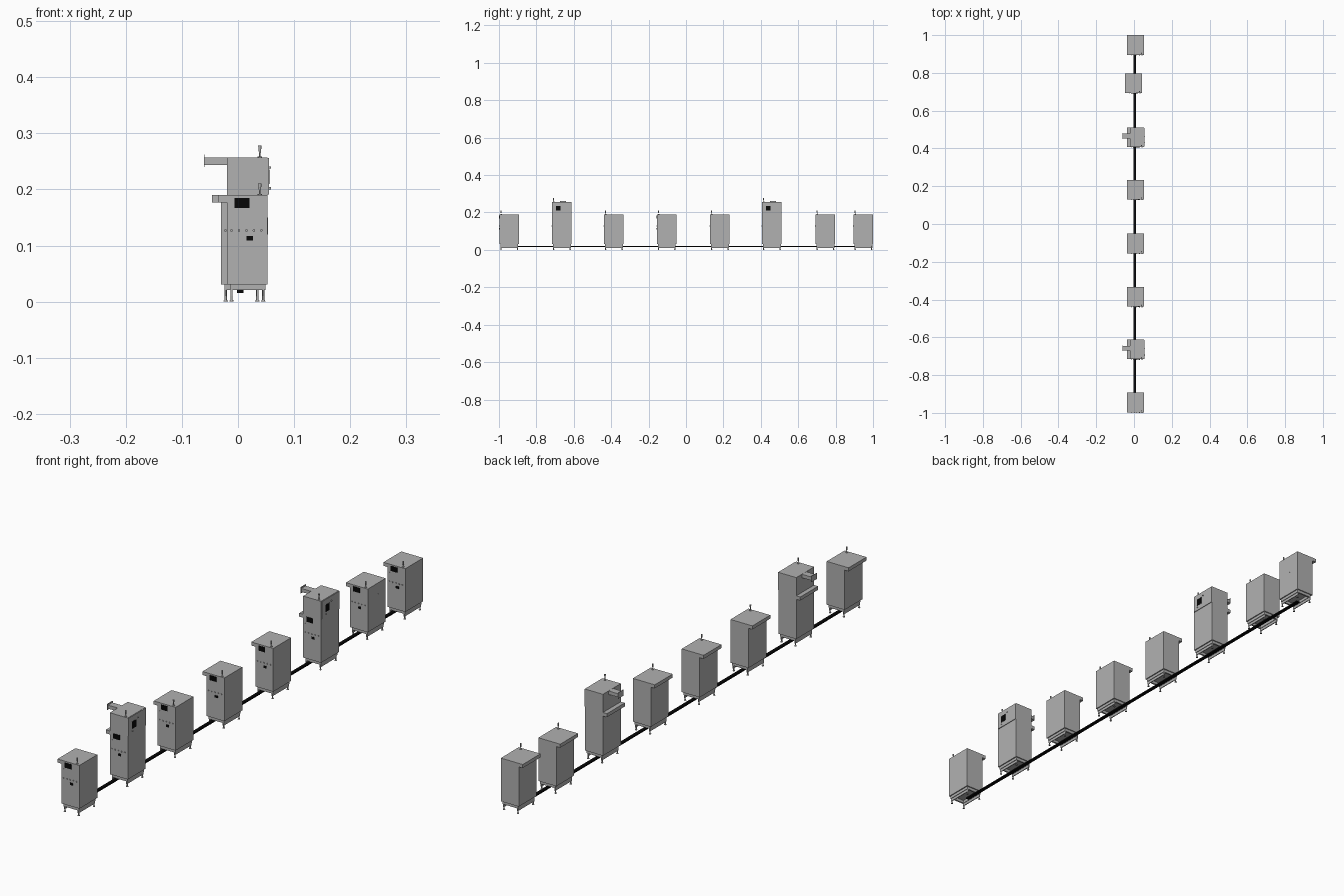
import bpy, bmesh, math
from mathutils import Matrix, Vector

if "Cube" in bpy.data.objects:
    bpy.data.objects.remove(bpy.data.objects["Cube"])


def material(name, v):
    m = bpy.data.materials.new(name)
    m.diffuse_color = (v, v, v, 1)
    m.use_nodes = True
    m.node_tree.nodes["Principled BSDF"].inputs["Base Color"].default_value = m.diffuse_color
    return m


black = material("black", 0.002)
steel = material("steel", 0.44)


def box(x0, x1, y0, y1, z0, z1):
    def add(bm):
        size = Matrix.Diagonal((x1 - x0, y1 - y0, z1 - z0, 1))
        mid = Matrix.Translation(((x0 + x1) / 2, (y0 + y1) / 2, (z0 + z1) / 2))
        bmesh.ops.create_cube(bm, size=1, matrix=mid @ size)
    return add


def rod(a, b, r0, r1=None, sides=12):
    def add(bm):
        p, q = Vector(a), Vector(b)
        turn = (q - p).to_track_quat('Z', 'Y').to_matrix().to_4x4()
        bmesh.ops.create_cone(bm, cap_ends=True, segments=sides, radius1=r0,
                              radius2=r0 if r1 is None else r1, depth=(q - p).length,
                              matrix=Matrix.Translation((p + q) / 2) @ turn)
    return add


def prism(profile, y0, y1):
    def add(bm):
        face = bm.faces.new([bm.verts.new((x, y0, z)) for x, z in profile])
        ext = bmesh.ops.extrude_face_region(bm, geom=[face])['geom']
        bmesh.ops.translate(bm, vec=(0, y1 - y0, 0),
                            verts=[v for v in ext if isinstance(v, bmesh.types.BMVert)])
    return add


def part(name, shapes, loc=(0, 0, 0), mat=steel):
    bm = bmesh.new()
    for s in shapes:
        s(bm)
    bmesh.ops.recalc_face_normals(bm, faces=bm.faces)
    mesh = bpy.data.meshes.new(name)
    bm.to_mesh(mesh)
    bm.free()
    ob = bpy.data.objects.new(name, mesh)
    ob.location = loc
    bpy.context.collection.objects.link(ob)
    mesh.materials.append(mat)
    return ob


F, B = 0.003, 0.107   # cabinet front and back, measured from the unit's front


def signal_light(loc, z):
    part("signal_light", [rod((.039, .011, z), (.039, .011, z + .002), .004),
                          rod((.039, .011, z + .001), (.039, .011, z + .010), .0012),
                          rod((.039, .011, z + .008), (.039, .011, z + .021), .0018, .003)], loc)


def cabinet(loc, tall):
    # body with overhanging ledge on the left
    part("cabinet_body", [prism([(-.02, .031), (.053, .031), (.053, .19), (-.036, .19),
                                 (-.036, .177), (-.02, .177)], F, B)], loc)
    # open base frame
    part("base_frame", [box(-.014, .049, F + .004, F + .010, .0205, .031),
                        box(-.014, .049, B - .010, B - .004, .0205, .031),
                        box(-.014, -.008, F + .010, B - .010, .0205, .031),
                        box(.043, .049, F + .010, B - .010, .0205, .031)], loc)
    # side skirts between the feet
    part("side_skirts", [box(x - .0016, x + .0016, F + .004, B - .004, .0105, .0215)
                         for x in (-.0115, .045)], loc)
    # feet
    feet = []
    for x in (-.0115, .045):
        for y in (F + .008, B - .008):
            feet += [rod((x, y, 0), (x, y, .003), .0042, .003),
                     rod((x, y, .002), (x, y, .021), .002)]
    part("feet", feet, loc)
    # front controls
    part("front_screen", [box(-.006, .0205, .0015, F + .001, .167, .185)], loc, black)
    part("front_socket", [box(.015, .0265, .0015, F + .001, .109, .117)], loc, black)
    part("front_buttons", [rod((-.0116 + .0133 * i, F + .001, .127),
                               (-.0116 + .0133 * i, 0, .127), .0022) for i in range(5)]
         + [rod((-.011, F + .001, .16), (-.011, .001, .16), .001)], loc)
    if not tall:
        part("door_handle", [box(.052, .0537, .062, .064, .12, .15)], loc)
        signal_light(loc, .19)
        return
    # upper cabinet, side panel and outlet duct
    part("upper_cabinet", [box(-.02, .053, F, B, .189, .257)], loc)
    part("side_panel", [box(.052, .0555, F + .002, B - .002, .191, .256)], loc)
    part("side_screen", [box(.055, .0565, .024, .048, .210, .236)], loc, black)
    part("side_knobs", [rod((.055, y, z), (.0585, y, z), .002)
                        for y, z in ((.058, .239), (.026, .202))], loc)
    part("outlet_duct", [box(-.060, -.019, .049, .074, .244, .2568),
                         box(-.061, -.0595, .046, .077, .240, .262)], loc)
    signal_light(loc, .257)


# row of cabinets: front position, sideways shift, tall or not
for y, dx, tall in ((-1, 0, False), (-.719, 0, True), (-.441, 0, False), (-.158, 0, False),
                    (.126, 0, False), (.404, 0, True), (.690, -.0105, False),
                    (.893, 0, False)):
    cabinet((dx, y, 0), tall)

# flat rail joining all the cabinets
part("floor_rail", [box(-.002, .010, -.95, .945, .0155, .0205)], mat=black)
